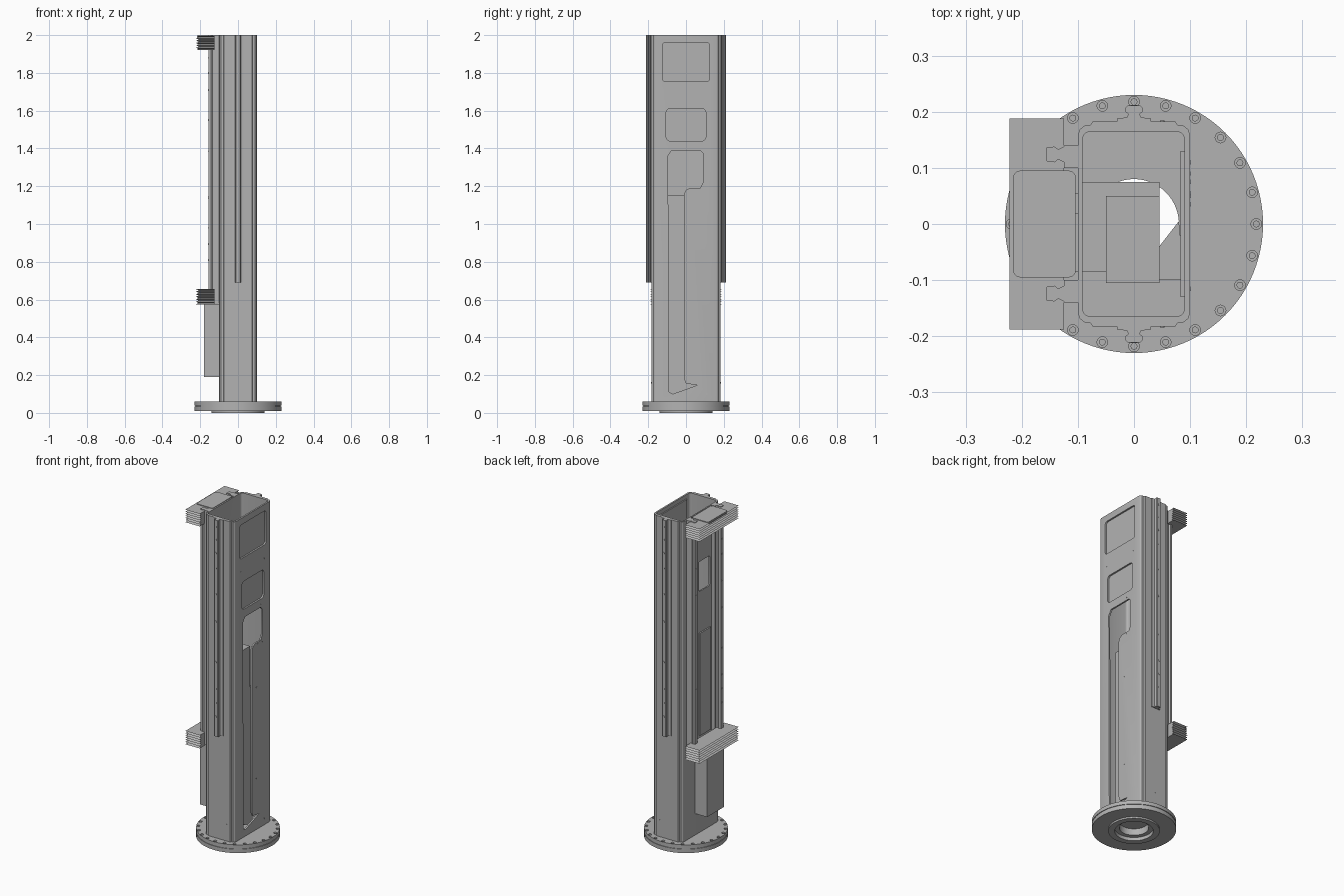
import bpy, bmesh, math
from mathutils import Vector

if "Cube" in bpy.data.objects:
    bpy.data.objects.remove(bpy.data.objects["Cube"], do_unlink=True)

grey = bpy.data.materials.new("machine_grey")
grey.use_nodes = True
GREY = (0.45, 0.45, 0.45, 1)
grey.diffuse_color = GREY
grey.node_tree.nodes["Principled BSDF"].inputs["Base Color"].default_value = GREY


def finish(name, bm):
    bmesh.ops.recalc_face_normals(bm, faces=bm.faces)
    mesh = bpy.data.meshes.new(name)
    bm.to_mesh(mesh)
    bm.free()
    mesh.materials.append(grey)
    ob = bpy.data.objects.new(name, mesh)
    bpy.context.collection.objects.link(ob)
    return ob


def prism(name, pts, lo, hi, axis="z"):
    """Extrude a 2D outline: (x, y) along z, or (y, z) along x."""
    bm = bmesh.new()
    put = (lambda a, b: (a, b, lo)) if axis == "z" else (lambda a, b: (lo, a, b))
    face = bm.faces.new([bm.verts.new(put(a, b)) for a, b in pts])
    out = bmesh.ops.extrude_face_region(bm, geom=[face])
    step = Vector((0, 0, hi - lo)) if axis == "z" else Vector((hi - lo, 0, 0))
    bmesh.ops.translate(bm, vec=step, verts=[v for v in out["geom"] if isinstance(v, bmesh.types.BMVert)])
    return finish(name, bm)


def rect(a0, a1, b0, b1, r=0.0):
    """Rectangle outline with rounded corners."""
    if not r:
        return [(a0, b0), (a1, b0), (a1, b1), (a0, b1)]
    pts = []
    for i, (a, b) in enumerate([(a1 - r, b1 - r), (a0 + r, b1 - r), (a0 + r, b0 + r), (a1 - r, b0 + r)]):
        for k in range(6):
            t = (i + k / 5) * math.pi / 2
            pts.append((a + r * math.cos(t), b + r * math.sin(t)))
    return pts


def box(name, x0, x1, y0, y1, z0, z1):
    return prism(name, rect(x0, x1, y0, y1), z0, z1)


def select(ob):
    bpy.ops.object.select_all(action="DESELECT")
    ob.select_set(True)
    bpy.context.view_layer.objects.active = ob


def cut(ob, cutter):
    mod = ob.modifiers.new("cut", "BOOLEAN")
    mod.operation = "DIFFERENCE"
    mod.solver = "EXACT"
    mod.object = cutter
    select(ob)
    bpy.ops.object.modifier_apply(modifier=mod.name)
    bpy.data.objects.remove(cutter, do_unlink=True)


def discs(name, centres, radius, depth, normal):
    """Short cylinders centred on the given points."""
    bm = bmesh.new()
    turn = Vector((0, 0, 1)).rotation_difference(Vector(normal)).to_matrix()
    for c in centres:
        new = bmesh.ops.create_cone(bm, cap_ends=True, segments=16, radius1=radius, radius2=radius, depth=depth)["verts"]
        bmesh.ops.rotate(bm, verts=new, matrix=turn)
        bmesh.ops.translate(bm, verts=new, vec=c)
    return finish(name, bm)


def lathe(name, profile, steps=96):
    bm = bmesh.new()
    rings = [[bm.verts.new((r * math.cos(i * math.tau / steps), r * math.sin(i * math.tau / steps), z))
              for i in range(steps)] for r, z in profile]
    for a, b in zip(rings, rings[1:] + rings[:1]):
        for i in range(steps):
            j = (i + 1) % steps
            bm.faces.new((a[i], a[j], b[j], b[i]))
    return finish(name, bm)


# Base flange with groove, stepped bore and bolt counterbores
flange = lathe("base_flange", [
    (0.08, 0.06), (0.23, 0.06), (0.23, 0.038), (0.226, 0.038), (0.226, 0.034), (0.23, 0.034),
    (0.23, 0.01), (0.14, 0.01), (0.14, 0), (0.105, 0), (0.105, 0.02), (0.08, 0.02)])
ring = [(0.218 * math.cos(i * math.tau / 24), 0.218 * math.sin(i * math.tau / 24)) for i in range(24)]
cut(flange, discs("bolt_pockets", [(x, y, 0.06) for x, y in ring], 0.0095, 0.03, (0, 0, 1)))
discs("bolt_heads", [(x, y, 0.049) for x, y in ring], 0.006, 0.012, (0, 0, 1))

# Hollow column
quarter = [(0.1, 0.158), (0.097, 0.168), (0.089, 0.175), (0.078, 0.176), (0.073, 0.183)]
outline = quarter + [(-x, y) for x, y in reversed(quarter)]
outline += [(x, -y) for x, y in reversed(outline)]
column = prism("column", outline, 0.06, 2.0)
cut(column, prism("cavity", rect(-0.092, 0.09, -0.165, 0.165, 0.015), 0.05, 2.1))

# Access windows in the broad side walls
upper_window = rect(-0.125, 0.125, 1.755, 1.96, 0.015)
middle_window = rect(-0.105, 0.105, 1.44, 1.61, 0.02)
long_window = [(-0.075, 1.39), (0.075, 1.39), (0.09, 1.375), (0.09, 1.22), (0.075, 1.19), (0.02, 1.19),
               (0, 1.18), (-0.01, 1.16), (-0.01, 0.18), (0, 0.155), (0.06, 0.147), (-0.07, 0.1),
               (-0.09, 0.11), (-0.095, 1.36)]
for shape in (upper_window, middle_window, long_window):
    cut(column, prism("window_cut", shape, 0.08, 0.12, "x"))
cut(column, prism("rear_window_cut", rect(-0.085, 0.02, 1.52, 1.7, 0.01), -0.12, -0.08, "x"))

# Covers set behind the two upper windows
box("upper_cover", 0.083, 0.09, -0.13, 0.13, 1.74, 1.975)
box("middle_cover", 0.083, 0.09, -0.12, 0.12, 1.42, 1.63)

# Equipment inside the column
box("inner_cabinet", -0.05, 0.045, -0.105, 0.05, 0.06, 1.15)
box("inner_bracket", -0.092, 0.045, -0.085, 0.075, 0.06, 0.9)
prism("floor_deflector", [(0.045, -0.04), (0.08, 0.005), (0.09, -0.1), (0.045, -0.1)], 0.06, 0.1)

# Narrow side pads and guide rails, mirrored front and back
rail_half = [(0.03, 0.182), (0.03, 0.188), (0.013, 0.19), (0.01, 0.196), (0.015, 0.2), (0.015, 0.207), (0.011, 0.211)]
rail = rail_half + [(-x, y) for x, y in reversed(rail_half)]
screw_z = (1.96, 1.88, 1.8, 1.71, 1.55, 1.385, 1.14, 0.98, 0.895, 0.81)
for side, s in (("front", -1), ("back", 1)):
    prism(side + "_guide_rail", [(x, s * y) for x, y in rail], 0.69, 2.0)
    discs(side + "_rail_screws", [(0, s * 0.211, z) for z in screw_z], 0.006, 0.003, (0, 1, 0))
    discs(side + "_low_screws", [(x, s * 0.183, 0.16) for x in (0, 0.05)], 0.004, 0.003, (0, 1, 0))
    # Rear mounting strip, linear rail and its stopped ends
    box(side + "_rear_strip", -0.125, -0.098, min(s * 0.1, s * 0.14), max(s * 0.1, s * 0.14), 0.58, 2.0)
    slide = [(-0.125, 0.11), (-0.135, 0.115), (-0.142, 0.11), (-0.156, 0.112), (-0.156, 0.136),
             (-0.142, 0.138), (-0.135, 0.133), (-0.125, 0.138)]
    prism(side + "_rear_rail", [(x, s * y) for x, y in slide], 0.58, 2.0)
    discs(side + "_rear_screws", [(-0.156, s * 0.124, z) for z in screw_z], 0.005, 0.003, (1, 0, 0))


def bellows(name, z0, z1, pleats=6):
    """Stack of folded pleats with zigzag sides."""
    bm = bmesh.new()
    rings = []
    for i in range(2 * pleats + 1):
        inset = 0.014 if i % 2 else 0
        z = z0 + (z1 - z0) * i / (2 * pleats)
        rings.append([bm.verts.new((x, y, z)) for x, y in rect(-0.222 + inset, -0.125, -0.188 + inset, 0.188 - inset)])
    for a, b in zip(rings, rings[1:]):
        for i in range(4):
            j = (i + 1) % 4
            bm.faces.new((a[i], a[j], b[j], b[i]))
    bm.faces.new(rings[0])
    bm.faces.new(rings[-1])
    return finish(name, bm)


# Folded bellows, top cap and slider tabs
bellows("upper_bellows", 1.92, 1.996)
bellows("lower_bellows", 0.575, 0.655)
prism("top_cap", rect(-0.215, -0.104, -0.095, 0.095, 0.012), 1.985, 2.0)
discs("cap_screws", [(-0.203, y, 1.9995) for y in (-0.083, 0.083)], 0.004, 0.001, (0, 0, 1))

# Rear panel and lower drive housing
box("rear_panel", -0.108, -0.098, -0.085, 0.02, 0.65, 1.27)
prism("drive_housing", rect(-0.18, -0.098, -0.105, 0.055), 0.19, 0.577)

# Small fixings on the window side
discs("side_screws", [(0.1, y, z) for y, z in (
    (-0.115, 1.675), (0.11, 1.675), (0.055, 1.405), (0.075, 1.405), (0.05, 1.18), (0.09, 1.18),
    (0.035, 0.92), (0.035, 0.37), (0.11, 0.1))], 0.004, 0.002, (1, 0, 0))

# Keep edges crisp while rounding the turned parts
for ob in bpy.context.scene.objects:
    if ob.type == "MESH" and ob.name in ("base_flange", "bolt_heads", "column"):
        select(ob)
        bpy.ops.object.shade_smooth_by_angle(angle=math.radians(30))
